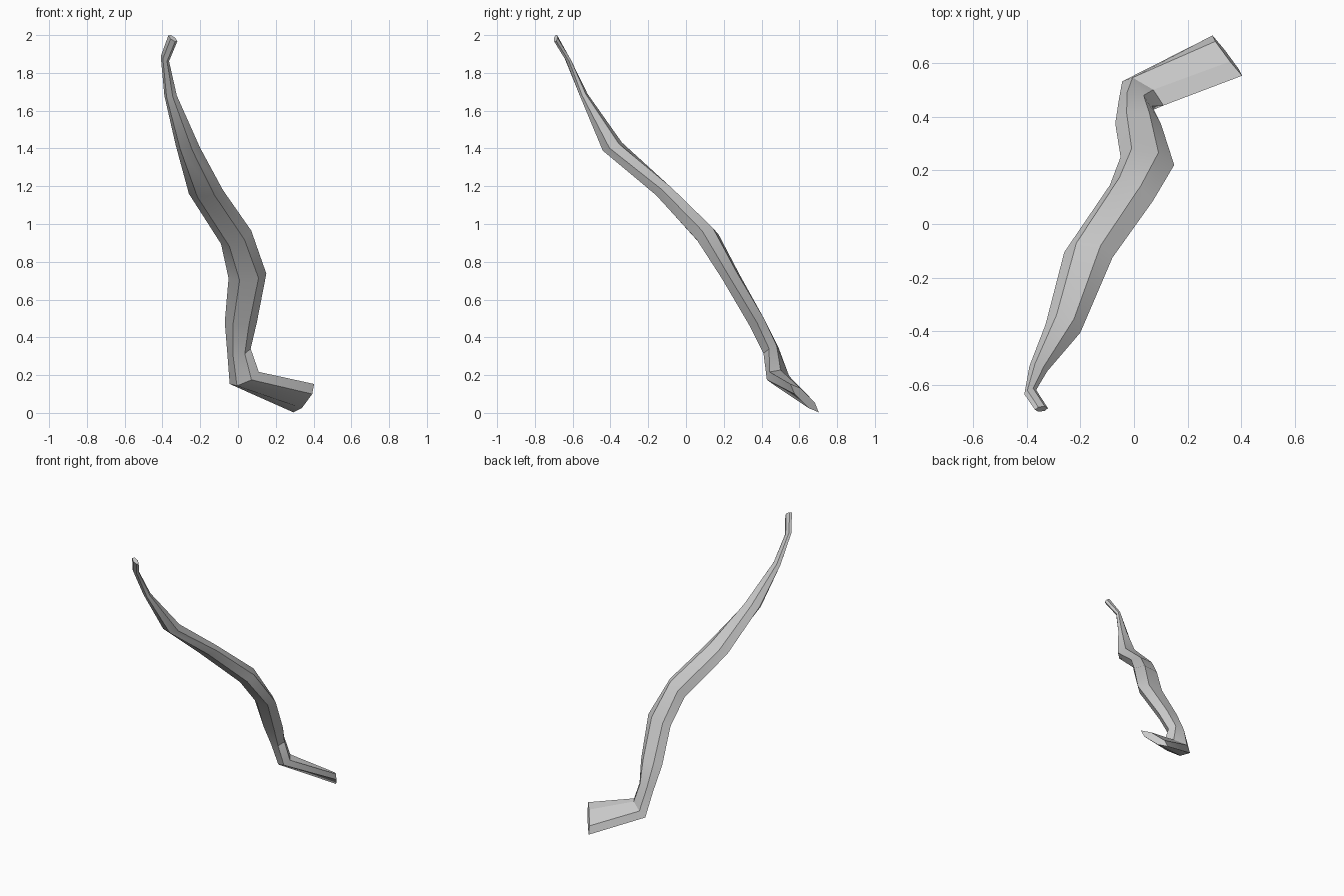
import bpy, bmesh, math
from mathutils import Vector

SIDES = 6

# Flattened cross-sections from tip to foot: centre, wide half-axis, thin half-axis
sections = [
    ((-0.345, -0.69, 1.983), (0.024, 0.003, -0.015), (0, 0.010, 0.012)),
    ((-0.387, -0.627, 1.875), (0.022, 0.008, -0.013), (0, 0.012, 0.008)),
    ((-0.357, -0.54, 1.68), (0.033, -0.010, 0), (0.005, 0.016, 0.010)),
    ((-0.265, -0.39, 1.41), (0.065, -0.015, -0.008), (0.010, 0.050, 0.020)),
    ((-0.17, -0.115, 1.17), (0.090, -0.010, 0.010), (0, 0.045, 0.025)),
    ((-0.01, 0.115, 0.93), (0.080, -0.030, 0.035), (-0.005, 0.050, 0.035)),
    ((0.05, 0.235, 0.725), (0.100, -0.015, 0.012), (-0.010, 0.045, 0.020)),
    ((0.015, 0.375, 0.48), (0.085, 0, 0), (0, 0.045, 0.020)),
    ((0.005, 0.45, 0.33), (0.062, -0.010, 0.010), (0, 0.040, 0.025)),
    ((0.033, 0.487, 0.185), (0.077, -0.045, 0.032), (0, 0.042, 0.030)),
    ((0.348, 0.628, 0.078), (0.055, -0.075, 0.075), (-0.020, 0.018, 0.018)),
]

# Bent branch lofted through the sections, capped at both ends
bm = bmesh.new()
rings = []
for c, a, b in sections:
    c, a, b = Vector(c), Vector(a), Vector(b)
    rings.append([bm.verts.new(c + a * math.cos(t) + b * math.sin(t))
                  for t in (math.tau * i / SIDES for i in range(SIDES))])
for r, s in zip(rings, rings[1:]):
    for i in range(SIDES):
        j = (i + 1) % SIDES
        bm.faces.new((r[i], r[j], s[j], s[i]))
bm.faces.new(rings[0])
bm.faces.new(rings[-1])
bmesh.ops.recalc_face_normals(bm, faces=bm.faces)

mesh = bpy.data.meshes.new("bent_branch")
bm.to_mesh(mesh)
bm.free()
branch = bpy.data.objects.new("bent_branch", mesh)
bpy.context.collection.objects.link(branch)
bpy.context.view_layer.objects.active = branch
branch.select_set(True)
bpy.ops.object.shade_smooth_by_angle(angle=math.radians(30))
